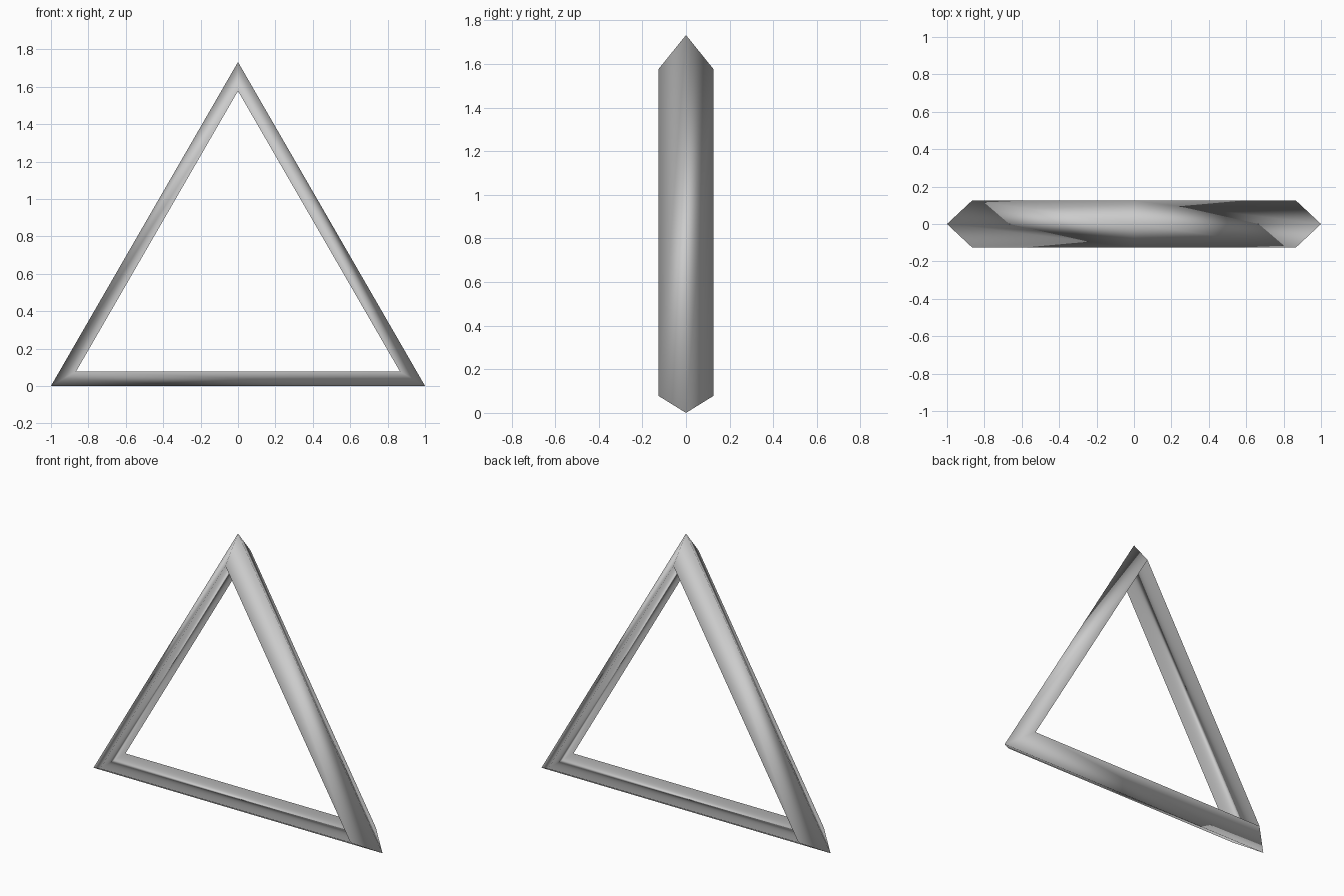
import bpy, bmesh
from math import sin, cos, tau, sqrt

if "Cube" in bpy.data.objects:
    bpy.data.objects.remove(bpy.data.objects["Cube"])

OUTER = 2 / sqrt(3)          # corner radius of a triangle with side 2
# cross-section at each corner: (radius, y) - outer ridge, back and front inner edges
SECTION = [(OUTER, 0.0), (1.0, 0.125), (1.0, -0.125)]
SIDES = 3

# triangular frame: the section placed at three corners and bridged into a ring
bm = bmesh.new()
rings = []
for i in range(SIDES):
    a = tau / 4 + tau * i / SIDES
    rings.append([bm.verts.new((r * cos(a), y, r * sin(a) + OUTER / 2))
                  for r, y in SECTION])
for i in range(SIDES):
    p, q = rings[i], rings[(i + 1) % SIDES]
    for j in range(len(SECTION)):
        k = (j + 1) % len(SECTION)
        bm.faces.new((p[j], q[j], q[k], p[k]))
bmesh.ops.recalc_face_normals(bm, faces=bm.faces)

# soft shading over the whole frame
for f in bm.faces:
    f.smooth = True

mesh = bpy.data.meshes.new("triangle_frame")
bm.to_mesh(mesh)
bm.free()
bpy.context.collection.objects.link(bpy.data.objects.new("triangle_frame", mesh))
